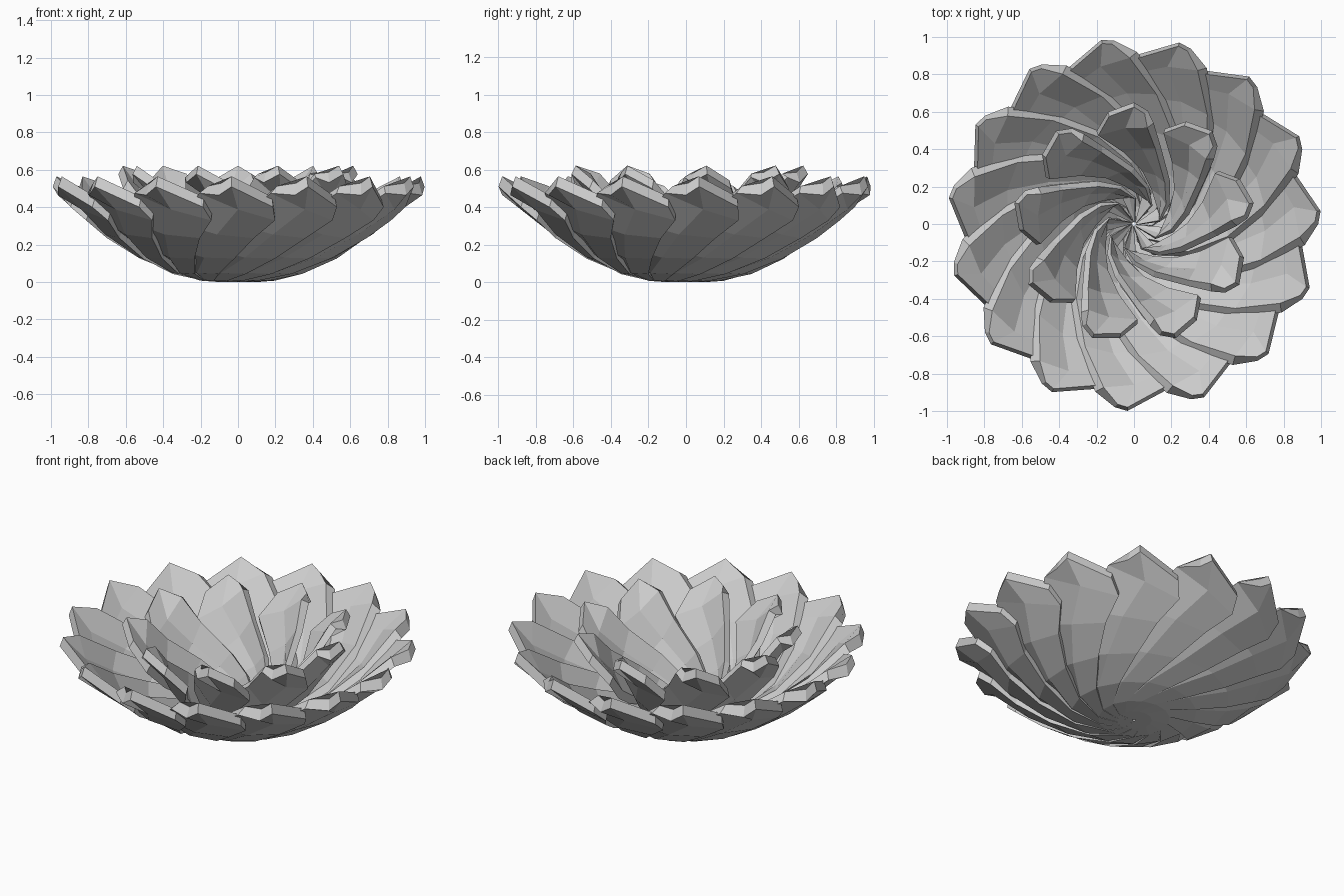
import bpy, bmesh
from math import radians, cos, sin
from mathutils import Vector

if "Cube" in bpy.data.objects:
    bpy.data.objects.remove(bpy.data.objects["Cube"])

# Each row runs across a petal: (radius, angle) of clockwise edge, crease, counter-clockwise edge
OUTER = [
    ((.01, -130), (.01, -100), (.01, -70)),
    ((.10, -110), (.10, -82), (.10, -55)),
    ((.20, -88), (.20, -62), (.20, -38)),
    ((.35, -59), (.35, -37), (.35, -15)),
    ((.53, -40), (.53, -18), (.53, 0)),
    ((.73, -23), (.72, -7), (.70, 9)),
    ((.92, -11), (.88, 2), (.82, 16)),
    ((.985, -4), (1.0, 0), (.90, 14)),
]
INNER = [
    ((.01, -125), (.01, -100), (.01, -75)),
    ((.14, -85), (.15, -70), (.16, -56)),
    ((.215, -62), (.22, -43), (.22, -27)),
    ((.30, -40), (.31, -24), (.31, -9)),
    ((.45, -18), (.43, -6), (.41, 8)),
    ((.55, -11), (.54, 5), (.535, 22)),
    ((.61, -7), (.65, 0), (.615, 13)),
]


def petal(name, rows, turn, height, lifts, thick, tip):
    """Faceted curved petal: outer skin, narrower inner skin, bevelled sides."""
    bm = bmesh.new()
    skin, inner = [], []
    for n, row in enumerate(rows):
        pts, ups = [], []
        for i, ((r, a), lift) in enumerate(zip(row, lifts)):
            a = radians(a + turn)
            z = min(tip, max(0, height(r) + lift * min(1, r / .3)))
            if n == len(rows) - 1:           # pointed tip
                z = (tip - .045, tip, z)[i]
            p = Vector((r * cos(a), r * sin(a), z))
            k = min(1, r / .3)
            inward = -Vector((cos(a), sin(a), 0)) * thick[0] * min(k * k, r / .1)
            pts.append(p)
            ups.append(p + inward + Vector((0, 0, thick[1] * (.4 + .6 * k))))
        ups[0] = ups[0].lerp(ups[1], .2)
        skin.append([bm.verts.new(p) for p in pts])
        inner.append([bm.verts.new(p) for p in ups])
    for g in (skin, inner):
        for low, high in zip(g, g[1:]):
            for i in range(2):
                bm.faces.new((low[i], high[i], high[i + 1], low[i + 1]))

    def rim(g):
        return ([row[0] for row in g] + [g[-1][1]]
                + [row[2] for row in reversed(g)] + [g[0][1]])
    a, b = rim(skin), rim(inner)
    for i in range(len(a)):
        bm.faces.new((a[i - 1], a[i], b[i], b[i - 1]))
    bmesh.ops.recalc_face_normals(bm, faces=bm.faces[:])
    mesh = bpy.data.meshes.new(name)
    bm.to_mesh(mesh)
    bm.free()
    ob = bpy.data.objects.new(name, mesh)
    bpy.context.collection.objects.link(ob)


# Outer ring of broad overlapping petals
for k in range(15):
    petal("outer_petal", OUTER, 4 + 24 * k, lambda r: .52 * r * r,
          (.035, -.015, -.02), (.02, .055), .51)

# Inner ring of steeper petals, rolled so the clockwise edge stands higher
for k in range(9):
    petal("inner_petal", INNER, 10 + 40 * k, lambda r: .03 + 1.32 * r * r,
          (.13, .02, -.03), (.025, .045), .577)
